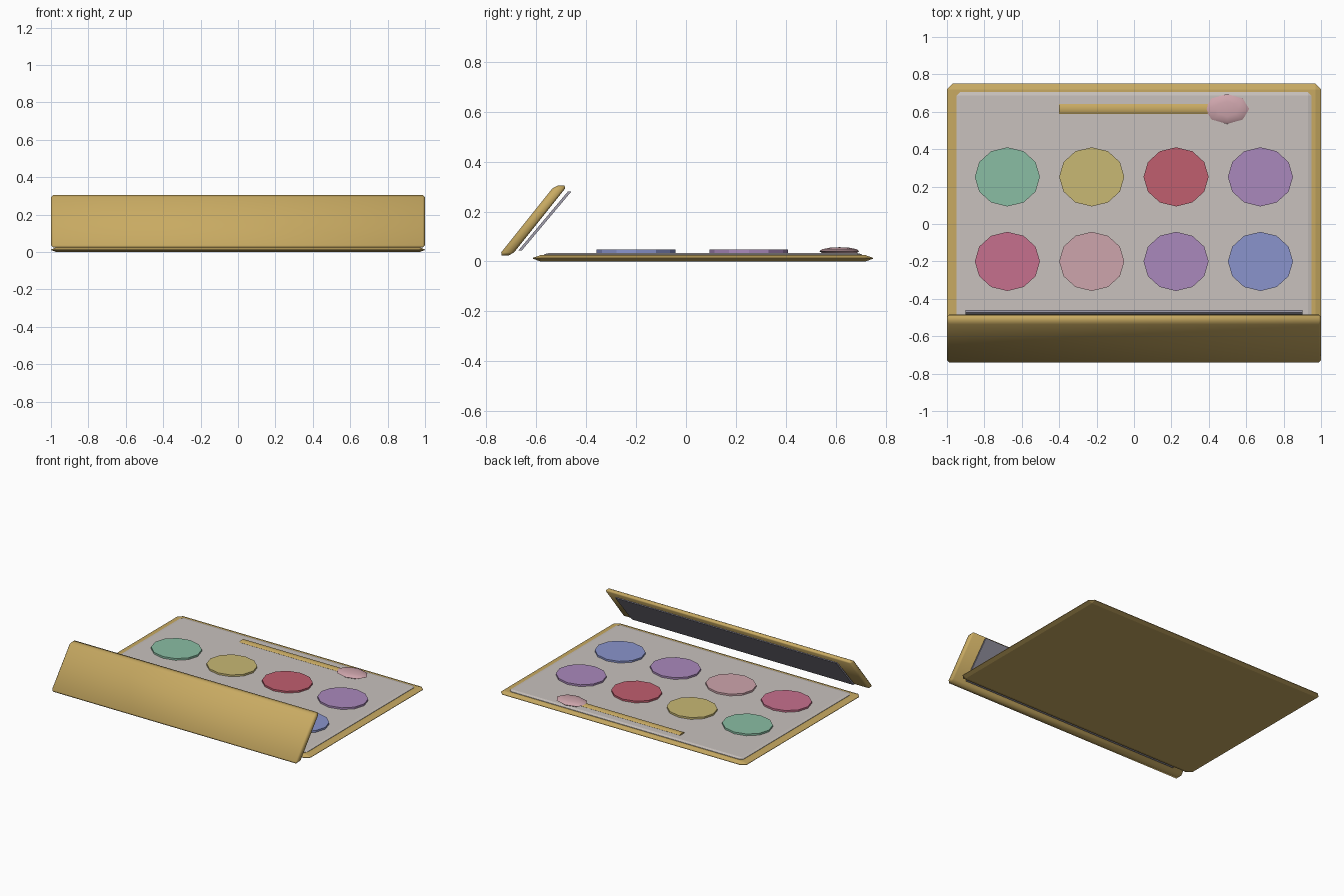
import bpy, bmesh
from mathutils import Matrix

old = bpy.data.objects.get("Cube")
if old:
    bpy.data.objects.remove(old, do_unlink=True)


def material(name, rgb):
    lin = [((c / 255 + 0.055) / 1.055) ** 2.4 for c in rgb] + [1.0]
    m = bpy.data.materials.new(name)
    m.use_nodes = True
    m.diffuse_color = lin
    m.node_tree.nodes["Principled BSDF"].inputs["Base Color"].default_value = lin
    return m


gold = material("gold", (200, 170, 98))
liner = material("warm grey", (200, 193, 189))
mirror_grey = material("mirror grey", (160, 157, 172))
green = material("mint green", (138, 190, 164))
yellow = material("soft yellow", (200, 184, 116))
red = material("berry red", (192, 94, 111))
purple = material("lilac", (170, 137, 188))
rose = material("rose", (198, 112, 141))
pink = material("dusty pink", (206, 165, 172))
blue = material("soft blue", (138, 148, 204))


def finish(name, bm, mat, angle=None):
    bmesh.ops.recalc_face_normals(bm, faces=bm.faces)
    mesh = bpy.data.meshes.new(name)
    bm.to_mesh(mesh)
    bm.free()
    mesh.materials.append(mat)
    ob = bpy.data.objects.new(name, mesh)
    bpy.context.collection.objects.link(ob)
    if angle:
        bpy.ops.object.select_all(action="DESELECT")
        bpy.context.view_layer.objects.active = ob
        ob.select_set(True)
        bpy.ops.object.shade_smooth_by_angle(angle=angle)
    return ob


def slab(name, centre, size, bevel, mat, squash=1.0, lean=0.0, angle=None):
    """Chamfered box; squash flattens the chamfer in z, lean shears y along z."""
    bm = bmesh.new()
    bmesh.ops.create_cube(bm, size=1)
    sx, sy, sz = size
    bmesh.ops.scale(bm, vec=(sx, sy, sz / squash), verts=bm.verts)
    if bevel:
        bmesh.ops.bevel(bm, geom=bm.edges[:], offset=bevel, segments=1,
                        affect="EDGES", profile=0.5)
    for v in bm.verts:
        v.co.z *= squash
        v.co.y += lean * v.co.z
    bmesh.ops.translate(bm, vec=centre, verts=bm.verts)
    return finish(name, bm, mat, angle)


# Base case and its raised liner
slab("base_case", (0, 0.068, 0.0125), (2, 1.364, 0.025), 0.03, gold, squash=0.36)
slab("tray_liner", (0, 0.068, 0.024), (1.9, 1.276, 0.02), 0.02, liner, squash=0.3)

# Leaning lid with a thin mirror floating on its inner side
slab("lid", (0, -0.613, 0.164), (2, 0.052, 0.28), 0.012, gold, lean=0.8, angle=1.2)
slab("mirror", (0, -0.566, 0.162), (1.8, 0.014, 0.236), 0, mirror_grey, lean=0.84)

# Two rows of twelve-sided colour pans
rows = {0.252: ("back", (green, yellow, red, purple)),
        -0.2: ("front", (rose, pink, purple, blue))}
for y, (row, colours) in rows.items():
    for i, mat in enumerate(colours):
        bm = bmesh.new()
        bmesh.ops.create_cone(bm, cap_ends=True, segments=12,
                              radius1=1, radius2=1, depth=1)
        bmesh.ops.scale(bm, vec=(0.174, 0.158, 0.014), verts=bm.verts)
        bmesh.ops.translate(bm, vec=(-0.677 + 0.451 * i, y, 0.04), verts=bm.verts)
        finish(f"{row}_pan_{i + 1}", bm, mat)

# Applicator: slim flattened handle and a faceted oval puff
bm = bmesh.new()
bmesh.ops.create_cone(bm, cap_ends=True, segments=8, radius1=1, radius2=1, depth=1)
bmesh.ops.rotate(bm, matrix=Matrix.Rotation(1.5708, 3, "Y"), verts=bm.verts)
bmesh.ops.scale(bm, vec=(0.82, 0.027, 0.008), verts=bm.verts)
bmesh.ops.translate(bm, vec=(0.01, 0.615, 0.037), verts=bm.verts)
finish("applicator_handle", bm, gold, 1.0)

bm = bmesh.new()
bmesh.ops.create_uvsphere(bm, u_segments=8, v_segments=6, radius=1)
bmesh.ops.scale(bm, vec=(0.118, 0.08, 0.016), verts=bm.verts)
bmesh.ops.translate(bm, vec=(0.498, 0.615, 0.041), verts=bm.verts)
finish("applicator_puff", bm, pink, 1.0)
